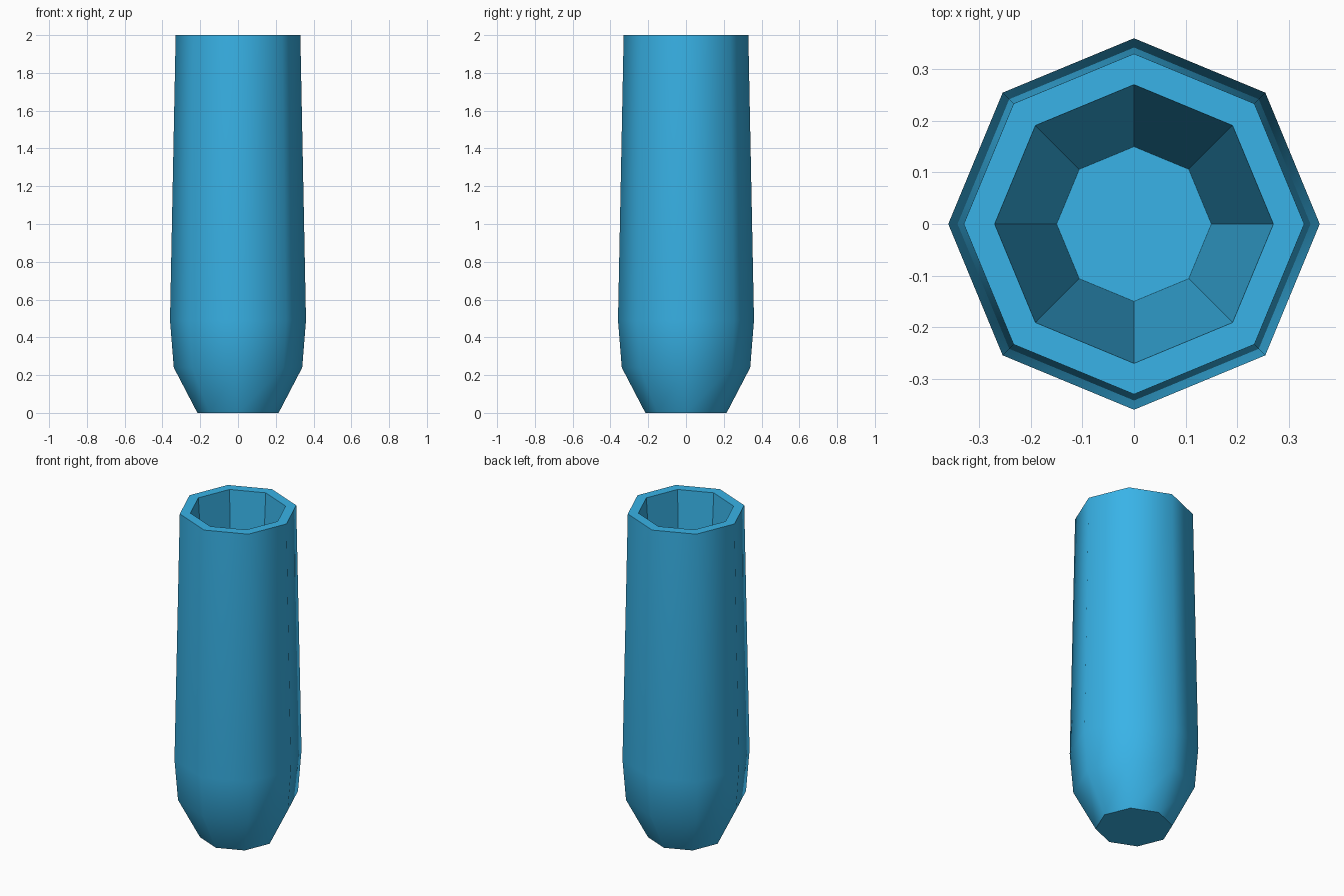
import bpy, bmesh
from math import cos, sin, pi

if "Cube" in bpy.data.objects:
    bpy.data.objects.remove(bpy.data.objects["Cube"])

SIDES = 8
# (radius, height): outer wall, bottom to rim, then tapered inner wall to floor
OUTER = [(0.215, 0.0), (0.34, 0.24), (0.36, 0.49), (0.33, 2.0)]
INNER = [(0.27, 2.0), (0.15, 0.1)]

bm = bmesh.new()


def ring(radius, z):
    return [bm.verts.new((radius * cos(2 * pi * i / SIDES),
                          radius * sin(2 * pi * i / SIDES), z))
            for i in range(SIDES)]


rings = [ring(r, z) for r, z in OUTER + INNER]

# Walls: the outer skin is smooth, rim and inside are flat
for k, (a, b) in enumerate(zip(rings, rings[1:])):
    for i in range(SIDES):
        j = (i + 1) % SIDES
        face = bm.faces.new((a[i], a[j], b[j], b[i]))
        face.smooth = k < len(OUTER) - 1

# Base and inner floor
bm.faces.new(rings[0][::-1])
bm.faces.new(rings[-1])
bm.normal_update()

mesh = bpy.data.meshes.new("vase")
bm.to_mesh(mesh)
bm.free()
vase = bpy.data.objects.new("vase", mesh)
bpy.context.collection.objects.link(vase)

# Blue glaze
glaze = bpy.data.materials.new("blue_glaze")
glaze.diffuse_color = (0.04, 0.45, 0.80, 1.0)
glaze.use_nodes = True
glaze.node_tree.nodes["Principled BSDF"].inputs["Base Color"].default_value = glaze.diffuse_color
mesh.materials.append(glaze)
